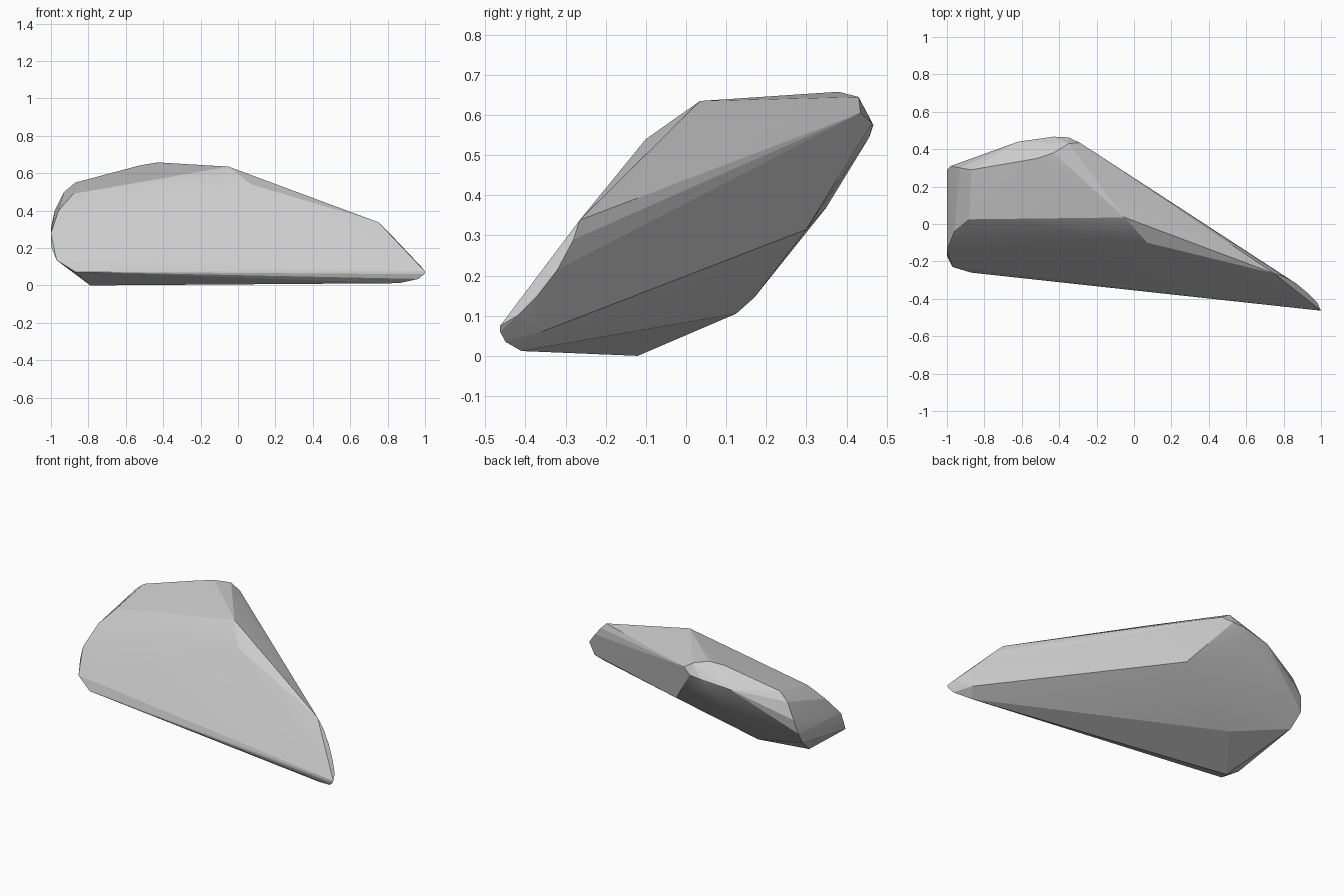
import bpy
import bmesh

# Faceted leaning shard: the convex skin around a few corner groups
crest = [(-0.05, 0.035, 0.635), (-0.43, 0.38, 0.658), (-0.52, 0.35, 0.643),
         (-0.88, 0.025, 0.49), (0.07, -0.10, 0.54)]
back_shoulder = [(-0.35, 0.43, 0.645), (-0.29, 0.435, 0.605), (-0.35, 0.463, 0.58),
                 (-0.43, 0.467, 0.575), (-0.45, 0.457, 0.545), (-0.62, 0.44, 0.55),
                 (-0.30, 0.42, 0.53)]
left_end = [(-0.87, 0.29, 0.55), (-0.93, 0.30, 0.50), (-0.98, 0.31, 0.40),
            (-1.0, 0.29, 0.31), (-0.98, 0.22, 0.22), (-0.96, -0.04, 0.40),
            (-1.0, -0.14, 0.28), (-1.0, -0.17, 0.21), (-0.97, -0.23, 0.135),
            (-0.87, -0.26, 0.073)]
right_tip = [(0.75, -0.265, 0.338), (0.80, -0.28, 0.29), (0.87, -0.32, 0.215),
             (0.93, -0.37, 0.15), (0.98, -0.42, 0.10), (1.0, -0.463, 0.075),
             (0.995, -0.463, 0.06), (0.965, -0.45, 0.035), (0.90, -0.36, 0.06),
             (0.86, -0.41, 0.012)]
underside = [(-0.79, -0.12, 0.0), (-0.60, 0.125, 0.105), (-0.60, 0.17, 0.145),
             (-0.14, 0.30, 0.315), (-0.50, 0.35, 0.37)]

bm = bmesh.new()
for p in crest + back_shoulder + left_end + right_tip + underside:
    bm.verts.new(p)
hull = bmesh.ops.convex_hull(bm, input=bm.verts[:])
loose = [v for v in bm.verts if not v.link_faces]
bmesh.ops.delete(bm, geom=loose, context='VERTS')
bmesh.ops.recalc_face_normals(bm, faces=bm.faces[:])

mesh = bpy.data.meshes.new("stone_shard")
bm.to_mesh(mesh)
bm.free()
shard = bpy.data.objects.new("stone_shard", mesh)
bpy.context.collection.objects.link(shard)

# Soften only the shallow facets
bpy.context.view_layer.objects.active = shard
shard.select_set(True)
bpy.ops.object.shade_smooth_by_angle(angle=0.2)
